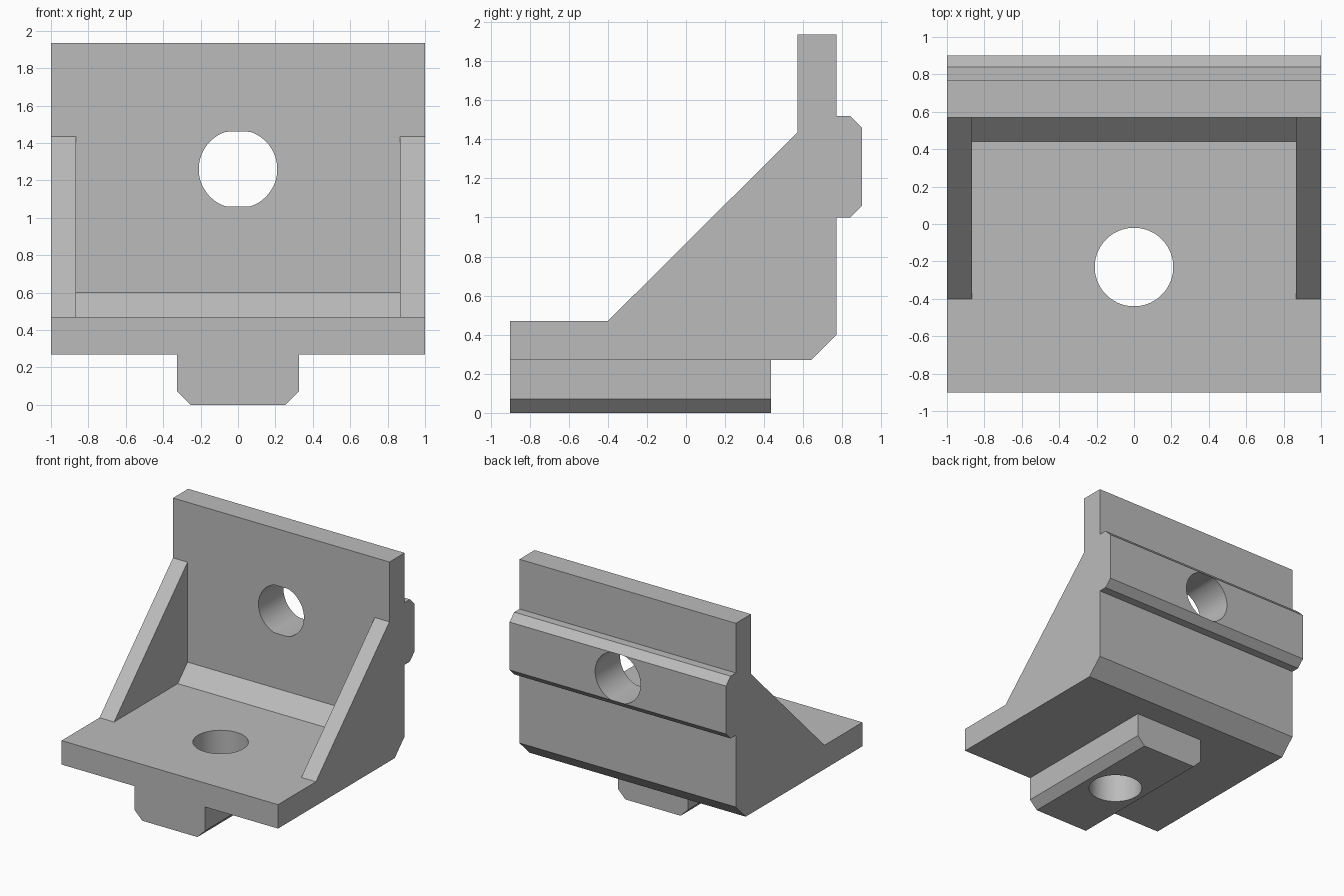
import bpy, bmesh, math
from mathutils import Vector

old = bpy.data.objects.get("Cube")
if old:
    bpy.data.objects.remove(old, do_unlink=True)

grey = bpy.data.materials.new("plain grey")
grey.use_nodes = True
colour = (0.5, 0.5, 0.5, 1)
grey.diffuse_color = colour
grey.node_tree.nodes["Principled BSDF"].inputs["Base Color"].default_value = colour


def prism(name, points, axis, start, end):
    """Extrude a 2D outline along x (points are y, z), y (x, z) or z (x, y)."""
    place = {"x": lambda a, b, t: (t, a, b),
             "y": lambda a, b, t: (a, t, b),
             "z": lambda a, b, t: (a, b, t)}[axis]
    bm = bmesh.new()
    face = bm.faces.new([bm.verts.new(place(a, b, start)) for a, b in points])
    out = bmesh.ops.extrude_face_region(bm, geom=[face])
    moved = [v for v in out["geom"] if isinstance(v, bmesh.types.BMVert)]
    bmesh.ops.translate(bm, verts=moved, vec=Vector(place(0, 0, end - start)))
    bmesh.ops.recalc_face_normals(bm, faces=bm.faces)
    mesh = bpy.data.meshes.new(name)
    bm.to_mesh(mesh)
    bm.free()
    mesh.materials.append(grey)
    obj = bpy.data.objects.new(name, mesh)
    bpy.context.collection.objects.link(obj)
    return obj


def circle(cx, cy, r, flat=1.0, n=64):
    """Circle outline, optionally cut flat above and below."""
    pts = []
    for i in range(n):
        a = math.tau * (i + 0.5) / n
        pts.append((cx + r * math.cos(a),
                    cy + max(-flat, min(flat, r * math.sin(a)))))
    return pts


def combine(target, other, operation):
    mod = target.modifiers.new(other.name, "BOOLEAN")
    mod.operation = operation
    mod.solver = "EXACT"
    mod.object = other
    bpy.context.view_layer.objects.active = target
    bpy.ops.object.modifier_apply(modifier=mod.name)
    bpy.data.objects.remove(other, do_unlink=True)


# Full side outline: base, sloped gussets, upright wall and rear key
bracket = prism("corner_bracket", [
    (-0.9, 0.27), (0.64, 0.27), (0.77, 0.4), (0.77, 1.0), (0.84, 1.0),
    (0.9, 1.06), (0.9, 1.46), (0.84, 1.52), (0.77, 1.52), (0.77, 1.935),
    (0.57, 1.935), (0.57, 1.435), (-0.4, 0.47), (-0.9, 0.47)], "x", -1, 1)

# Pocket between the gussets, leaving a sloped inner corner
pocket = prism("pocket_cutter", [
    (-0.6, 0.47), (0.44, 0.47), (0.57, 0.6), (0.57, 1.7), (-0.6, 1.7)],
    "x", -0.865, 0.865)
combine(bracket, pocket, "DIFFERENCE")

# Chamfered key under the base
half = [(0.255, 0), (0.325, 0.07), (0.325, 0.27)]
key = prism("bottom_key", half + [(-x, z) for x, z in reversed(half)],
            "y", -0.9, 0.435)
combine(bracket, key, "UNION")

# Bolt holes through the base and the wall
combine(bracket, prism("base_hole", circle(0, -0.23, 0.21), "z", -0.2, 0.8), "DIFFERENCE")
combine(bracket, prism("wall_hole", circle(0, 1.26, 0.21, 0.2), "y", 0.5, 1.1), "DIFFERENCE")

# Smooth hole walls, crisp edges elsewhere
bpy.ops.object.select_all(action="DESELECT")
bracket.select_set(True)
bpy.context.view_layer.objects.active = bracket
bpy.ops.object.shade_smooth_by_angle(angle=math.radians(20))
